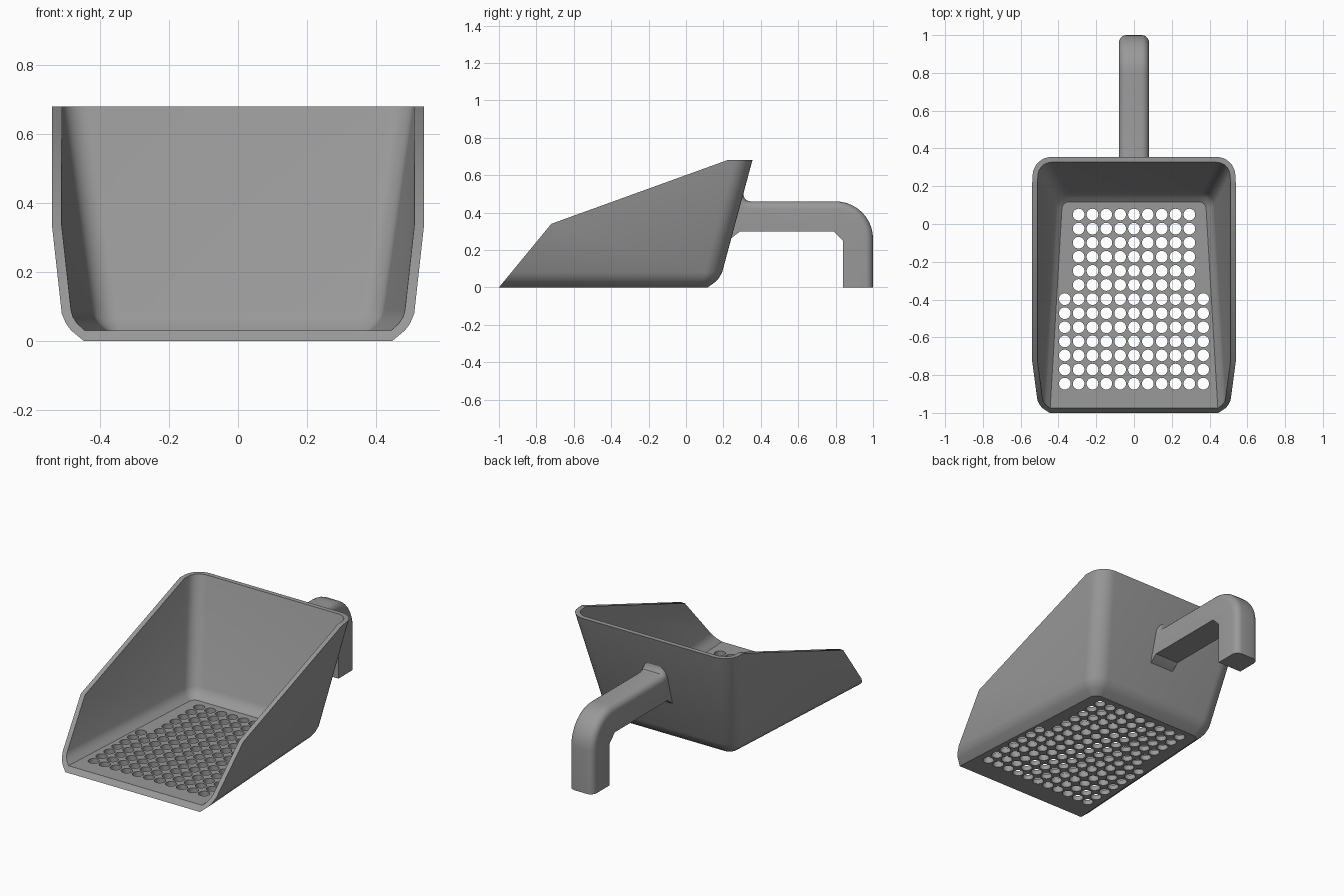
import bpy, bmesh, math

if "Cube" in bpy.data.objects:
    bpy.data.objects.remove(bpy.data.objects["Cube"])

grey = bpy.data.materials.new("grey_plastic")
grey.diffuse_color = (0.32, 0.32, 0.32, 1)
grey.use_nodes = True
grey.node_tree.nodes["Principled BSDF"].inputs["Base Color"].default_value = grey.diffuse_color


def make_object(name, bm):
    bmesh.ops.recalc_face_normals(bm, faces=bm.faces[:])
    mesh = bpy.data.meshes.new(name)
    bm.to_mesh(mesh)
    bm.free()
    obj = bpy.data.objects.new(name, mesh)
    bpy.context.collection.objects.link(obj)
    mesh.materials.append(grey)
    return obj


def activate(obj):
    bpy.ops.object.select_all(action='DESELECT')
    obj.select_set(True)
    bpy.context.view_layer.objects.active = obj


def cut(obj, cutter):
    cutter.hide_render = True
    mod = obj.modifiers.new("cut", 'BOOLEAN')
    mod.operation = 'DIFFERENCE'
    mod.solver = 'EXACT'
    mod.object = cutter
    activate(obj)
    bpy.ops.object.modifier_apply(modifier=mod.name)
    bpy.data.objects.remove(cutter, do_unlink=True)


def prism(profile, half_width):
    """Extrude a (y, z) outline across x; returns bmesh and both vertex rows."""
    bm = bmesh.new()
    rows = [[bm.verts.new((x, y, z)) for y, z in profile] for x in (-half_width, half_width)]
    for row in rows:
        bm.faces.new(row)
    n = len(profile)
    for i in range(n):
        j = (i + 1) % n
        bm.faces.new((rows[0][i], rows[0][j], rows[1][j], rows[1][i]))
    return bm, rows


# Scoop walls lean outwards, and the bin narrows towards the back
TAPER = 0.0588


def ring(z, inset, front):
    back = 0.355 - 0.27 * (0.68 - z) - inset
    r = max(0.10 - inset, 0.03)
    side = lambda y: 0.4437 + 0.159 * z - TAPER * y - inset
    cy = back - r
    cx = side(cy) - r * math.hypot(1, TAPER)
    start = math.atan(TAPER)
    pts = [(side(front), front)]
    for k in range(9):
        a = start + (math.pi / 2 - start) * k / 8
        pts.append((cx + r * math.cos(a), cy + r * math.sin(a)))
    pts += [(-x, y) for x, y in reversed(pts)]
    return [(x, y, z) for x, y in pts]


def bin_solid(name, levels, front):
    bm = bmesh.new()
    rows = [[bm.verts.new(p) for p in ring(z, i, front)] for z, i in levels]
    n = len(rows[0])
    for low, high in zip(rows, rows[1:]):
        for i in range(n):
            j = (i + 1) % n
            bm.faces.new((low[i], low[j], high[j], high[i]))
    bm.faces.new(rows[0])
    bm.faces.new(rows[-1])
    return make_object(name, bm)


scoop = bin_solid("scoop_bin", [(0, 0.055), (0.03, 0.022), (0.05, 0.009),
                                (0.08, 0), (0.68, 0)], -1.15)
hollow = bin_solid("hollow_cutter", [(0.03, 0.062), (0.05, 0.042), (0.07, 0.031),
                                     (0.09, 0.028), (0.80, 0.028)], -1.3)
cut(scoop, hollow)

# Sloping mouth and rim
mouth, _ = prism([(-1.0824, -0.1), (-0.72, 0.34), (0.40, 0.745),
                  (0.40, 1), (-1.4, 1), (-1.4, -0.1)], 1)
cut(scoop, make_object("mouth_cutter", mouth))

# Sieve holes: narrow rows at the back, wider rows at the front
holes = bmesh.new()
for row in range(13):
    half = 4 if row < 6 else 5
    for col in range(-half, half + 1):
        made = bmesh.ops.create_cone(holes, cap_ends=True, segments=24,
                                     radius1=0.031, radius2=0.031, depth=0.1)
        bmesh.ops.translate(holes, verts=made["verts"],
                            vec=(col * 0.0733, 0.05 - row * 0.0746, 0.015))
cut(scoop, make_object("hole_cutter", holes))

# Handle: flared root, bent grip, rounded along the outer side only
outer = [(0.29, 0.51), (0.306, 0.50), (0.311, 0.48), (0.323, 0.465), (0.345, 0.46)]
for k in range(11):
    a = math.pi / 2 * (1 - k / 10)
    outer.append((0.80 + 0.20 * math.cos(a), 0.26 + 0.20 * math.sin(a)))
outer.append((1.0, 0))
inner = [(0.84, 0), (0.84, 0.25), (0.79, 0.30), (0.29, 0.30), (0.238, 0.26), (0.225, 0.255)]
bm, rows = prism(outer + inner, 0.08)
edges = [bm.edges.get((row[i], row[i + 1])) for row in rows for i in range(len(outer) - 1)]
bmesh.ops.recalc_face_normals(bm, faces=bm.faces[:])
bmesh.ops.bevel(bm, geom=edges, offset=0.04, offset_type='OFFSET', segments=5,
                profile=0.5, affect='EDGES', clamp_overlap=False)
handle = make_object("handle", bm)

for obj in (scoop, handle):
    activate(obj)
    bpy.ops.object.shade_smooth_by_angle(angle=math.radians(32))
